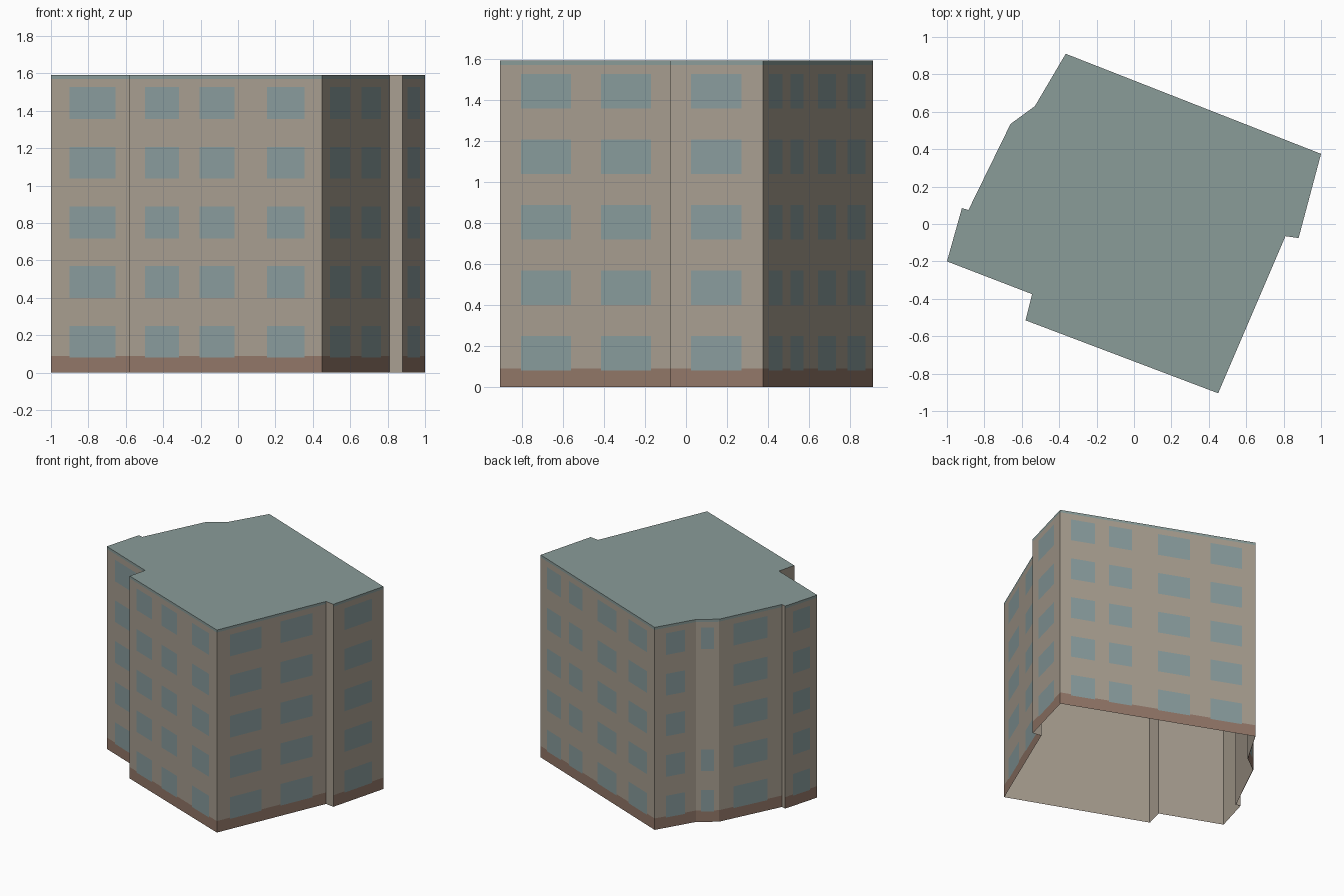
import bpy
import bmesh
from mathutils import Vector

cube = bpy.data.objects.get("Cube")
if cube:
    bpy.data.objects.remove(cube, do_unlink=True)

HEIGHT, PLINTH, TRIM = 1.59, 0.09, 1.57
ROW_START, ROW_PITCH, WINDOW_HEIGHT, FLOORS = 0.08, 0.319, 0.17, 5


def material(name, rgb):
    """Flat material from 8-bit display values, stored as linear."""
    col = [((c / 255 + 0.055) / 1.055) ** 2.4 for c in rgb] + [1]
    m = bpy.data.materials.new(name)
    m.use_nodes = True
    m.diffuse_color = col
    m.node_tree.nodes["Principled BSDF"].inputs["Base Color"].default_value = col
    return m


WALL, GLASS, BRICK, ROOF = range(4)
MATS = [material("beige wall", (168, 158, 144)),
        material("window glass", (137, 156, 157)),
        material("brown plinth", (146, 119, 104)),
        material("grey green roof", (138, 156, 153))]


def make_object(name, bm):
    mesh = bpy.data.meshes.new(name)
    bm.to_mesh(mesh)
    bm.free()
    for m in MATS:
        mesh.materials.append(m)
    bpy.context.collection.objects.link(bpy.data.objects.new(name, mesh))


def build_wall(name, a, b, windows, floors):
    """Wall panel cut into a grid, with windows, plinth and roof trim as faces."""
    rows = [(ROW_START + ROW_PITCH * i, ROW_START + ROW_PITCH * i + WINDOW_HEIGHT)
            for i in floors]
    us = sorted({0, 1, *(u for w in windows for u in w)})
    zs = sorted({0, HEIGHT, *(z for r in rows for z in r)}
                | ({PLINTH, TRIM} if windows else set()))
    bm = bmesh.new()
    grid = [[bm.verts.new((*a.lerp(b, u), z)) for u in us] for z in zs]
    for j in range(len(zs) - 1):
        for i in range(len(us) - 1):
            face = bm.faces.new((grid[j][i], grid[j][i + 1],
                                 grid[j + 1][i + 1], grid[j + 1][i]))
            u, z = (us[i] + us[i + 1]) / 2, (zs[j] + zs[j + 1]) / 2
            if not windows:
                face.material_index = WALL
            elif (any(p < u < q for p, q in windows)
                  and any(p < z < q for p, q in rows)):
                face.material_index = GLASS
            elif z < PLINTH:
                face.material_index = BRICK
            elif z > TRIM:
                face.material_index = ROOF
    make_object(name, bm)


# Footprint, counter-clockwise: corner, name of the wall that starts there,
# window spans along that wall, and the floors that have windows
ALL = range(FLOORS)
WALLS = [
    ((-1.0, -0.20), "front_right_wing_wall", [(0.22, 0.76)], ALL),
    ((-0.545, -0.375), "front_step_wall", [], []),
    ((-0.58, -0.515), "front_wall", [(0.08, 0.257), (0.364, 0.544), (0.714, 0.908)], ALL),
    ((0.45, -0.905), "left_wall", [(0.12, 0.41), (0.585, 0.875)], ALL),
    ((0.81, -0.065), "left_step_wall", [], []),
    ((0.88, -0.075), "left_wing_wall", [(0.22, 0.77)], ALL),
    ((1.0, 0.375), "back_wall",
     [(0.055, 0.178), (0.25, 0.368), (0.5, 0.664), (0.77, 0.932)], ALL),
    ((-0.365, 0.91), "back_right_wall", [(0.27, 0.73)], ALL),
    ((-0.53, 0.63), "stair_wall", [(0.22, 0.78)], [0, 1, 4]),
    ((-0.66, 0.535), "right_wall", [(0.23, 0.77)], ALL),
    ((-0.885, 0.075), "right_step_wall", [], []),
    ((-0.92, 0.085), "right_wing_wall", [(0.25, 0.78)], ALL),
]
corners = [Vector(w[0]) for w in WALLS]
count = len(corners)

for i, (_, name, windows, floors) in enumerate(WALLS):
    build_wall(name, corners[i], corners[(i + 1) % count], windows, floors)

# Flat roof
bm = bmesh.new()
roof = bm.faces.new([bm.verts.new((*c, HEIGHT)) for c in corners])
roof.material_index = ROOF
make_object("roof", bm)


def inset_corner(i, gap):
    """Footprint corner moved inward along its mitre."""
    d0 = (corners[i] - corners[i - 1]).normalized()
    d1 = (corners[(i + 1) % count] - corners[i]).normalized()
    n0, n1 = Vector((-d0.y, d0.x)), Vector((-d1.y, d1.x))
    return corners[i] + (n0 + n1) * gap / (1 + n0.dot(n1))


# Plain inner lining, open at the bottom
bm = bmesh.new()
inner = [inset_corner(i, 0.003) for i in range(count)]
low = [bm.verts.new((*c, 0)) for c in inner]
high = [bm.verts.new((*c, HEIGHT - 0.005)) for c in inner]
for i in range(count):
    k = (i + 1) % count
    bm.faces.new((low[k], low[i], high[i], high[k]))
bm.faces.new(reversed(high))
make_object("inner_lining", bm)
